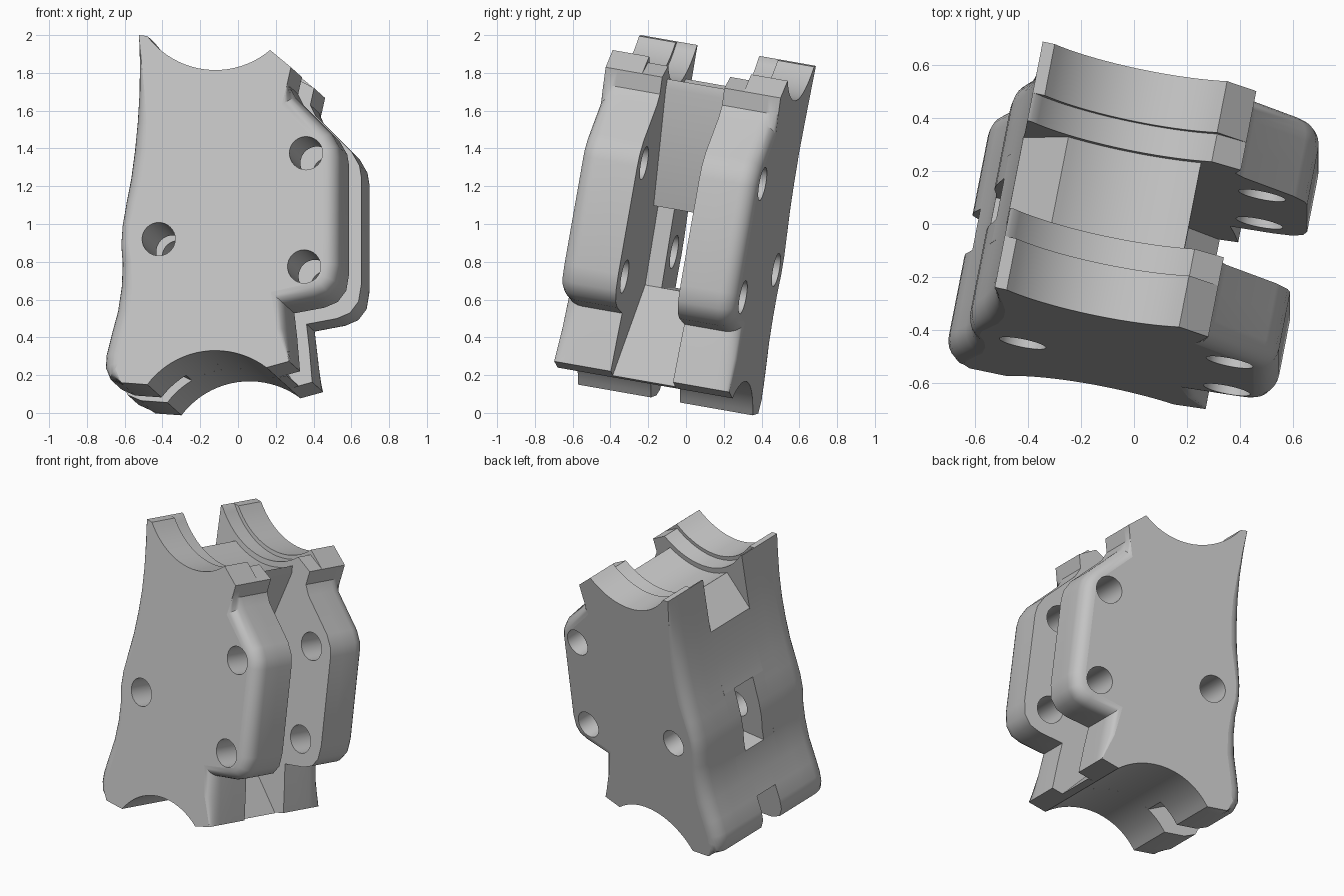
import bpy, bmesh, math
from mathutils import Vector

if "Cube" in bpy.data.objects:
    bpy.data.objects.remove(bpy.data.objects["Cube"])

grey = bpy.data.materials.new("light_grey")
grey.use_nodes = True
grey.diffuse_color = (0.55, 0.55, 0.55, 1)
grey.node_tree.nodes["Principled BSDF"].inputs["Base Color"].default_value = (0.55, 0.55, 0.55, 1)

DEPTH, FRONT_IN, BACK_IN = 0.958, 0.31, 0.65   # depth along the tilted axis
STEP, ROUND = 0.2, 0.09
AXIS = Vector((0.189, 0.967, -0.17))


def place(x, z, t):
    """Profile point on the tilted front plane, pushed t along the axis."""
    return Vector((x, -0.693 - 0.195 * x + 0.176 * z, z)) + AXIS * t


def arc(cz, r, x0, x1, side, n=20):
    """Arc of a bore centred on x = -0.12, from x0 to x1."""
    a0, a1 = (math.asin((x + 0.12) / r) for x in (x0, x1))
    out = []
    for i in range(n + 1):
        a = a0 + (a1 - a0) * i / n
        out.append((-0.12 + r * math.sin(a), cz + side * r * math.cos(a), 0))
    return out


def top_bore(r, x0, x1):
    return arc(2.265, r, x0, x1, -1)


def bottom_bore(x0, x1):
    return arc(-0.12, 0.45, x0, x1, 1)


# Outline points: x, z, edge rounding
LEFT = [(-0.53, 1.85, .02), (-0.535, 1.7, .04), (-0.545, 1.55, .06), (-0.56, 1.4, .07),
        (-0.58, 1.25, .07), (-0.605, 1.12, .06), (-0.625, 1.0, .05), (-0.632, 0.9, .05),
        (-0.625, 0.8, .06), (-0.63, 0.68, .07), (-0.65, 0.55, .08), (-0.685, 0.42, .08),
        (-0.71, 0.32, .08), (-0.715, 0.25, .08), (-0.69, 0.19, .06)]
RIGHT = [(0.27, 0.273, 0), (0.255, 0.45, .05), (0.24, 0.58, .09), (0.40, 0.61, .08),
         (0.47, 0.64, .08), (0.515, 0.70, .08), (0.53, 0.79, .08), (0.53, 1.36, .08),
         (0.52, 1.42, .08), (0.48, 1.49, .08), (0.29, 1.68, .08), (0.26, 1.74, 0),
         (0.28, 1.83, 0)]


def outline(r):
    tip = -0.48 if r < 0.46 else -0.51
    return ([(-0.525, 2.0, 0)] + LEFT + [(-0.62, 0.16, 0)] + bottom_bore(-0.48, 0.15)
            + RIGHT + top_bore(r, 0.17, tip))


def inset(pts, k):
    """Move each point inward by its own rounding times k."""
    out = []
    for i, (x, z, r) in enumerate(pts):
        a, b = pts[i - 1], pts[(i + 1) % len(pts)]
        d = Vector((b[0] - a[0], b[1] - a[1])).normalized()
        out.append((x - d.y * r * k, z + d.x * r * k))
    return out


def loft(name, layers):
    """Skin a list of (points, t) layers and cap both ends."""
    bm = bmesh.new()
    rings = [[bm.verts.new(place(p[0], p[1], t)) for p in pts] for pts, t in layers]
    n = len(rings[0])
    for a, b in zip(rings, rings[1:]):
        for i in range(n):
            j = (i + 1) % n
            bm.faces.new((a[i], a[j], b[j], b[i]))
    for ring in (rings[0], rings[-1]):
        for e in bm.faces.new(ring).edges:
            e.smooth = False
    bmesh.ops.recalc_face_normals(bm, faces=bm.faces)
    me = bpy.data.meshes.new(name)
    bm.to_mesh(me)
    bm.free()
    me.materials.append(grey)
    ob = bpy.data.objects.new(name, me)
    bpy.context.collection.objects.link(ob)
    return ob


def prism(name, pts, t0, t1):
    return loft(name, [(pts, t0), (pts, t1)])


parts = []
# Front and back plates with rounded outer edges and a stepped upper bore
for name, outer, sign, inner in (("front", 0, 1, FRONT_IN), ("back", DEPTH, -1, BACK_IN)):
    pts = outline(0.45)
    layers = []
    for i in range(7):
        a = math.pi / 2 * i / 6
        layers.append((inset(pts, 1 - math.sin(a)), outer + sign * ROUND * (1 - math.cos(a))))
    step = outer + sign * STEP
    layers.append((pts, step))
    parts.append(loft(name + "_plate", layers))
    parts.append(prism(name + "_plate_inner", outline(0.475), step, inner))

# Middle web: saddle block above the window, sloped block below it
upper = ([(-0.54, 1.62)] + [p for p in LEFT if 1.2 < p[1] < 1.6] + [(-0.595, 1.18), (-0.2, 1.18),
         (-0.1, 1.15), (0.13, 1.77)] + top_bore(0.51, 0.13, -0.37))
parts.append(prism("saddle_block", upper, FRONT_IN, BACK_IN))

wall = [(-0.627, 0.73)] + [p for p in LEFT if 0.4 < p[1] < 0.7]
slope = [(0.2, 0.25), (-0.25, 0.73)]
full_foot = wall + [p for p in LEFT if p[1] < 0.4] + [(-0.62, 0.16)] + bottom_bore(-0.48, 0.15) + slope
cut_foot = wall + bottom_bore(-0.35, 0.15) + slope
parts.append(prism("foot_slot_block", cut_foot, 0.4, 0.56))

# Cheeks either side of the narrow slot
boss = ([(-0.595, 1.18)] + [p for p in LEFT if 0.73 < p[1] < 1.18]
        + [(-0.627, 0.73), (-0.25, 0.73), (-0.22, 1.18)])
for name, t0, t1 in (("front", FRONT_IN, 0.4), ("back", 0.56, BACK_IN)):
    parts.append(prism(name + "_foot_block", full_foot, t0, t1))
    parts.append(prism(name + "_bolt_boss", boss, t0, t1))

# Bolt holes
for x, z in ((-0.42, 0.92), (0.36, 1.375), (0.35, 0.775)):
    ring = [(x + 0.088 * math.cos(i * math.pi / 16), z + 0.088 * math.sin(i * math.pi / 16))
            for i in range(32)]
    cutter = prism("hole_cutter", ring, -0.2, DEPTH + 0.2)
    cutter.hide_render = True
    for ob in parts:
        if not ("plate" in ob.name or ("boss" in ob.name and x < 0)):
            continue
        mod = ob.modifiers.new("hole", "BOOLEAN")
        mod.operation, mod.solver, mod.object = "DIFFERENCE", "EXACT", cutter
        dg = bpy.context.evaluated_depsgraph_get()
        mesh = bpy.data.meshes.new_from_object(ob.evaluated_get(dg))
        ob.modifiers.clear()
        ob.data = mesh
    bpy.data.objects.remove(cutter)

# Smooth rounded surfaces, keep hard edges
bpy.ops.object.select_all(action="DESELECT")
for ob in parts:
    ob.select_set(True)
bpy.context.view_layer.objects.active = parts[0]
bpy.ops.object.shade_smooth_by_angle(angle=math.radians(32))
